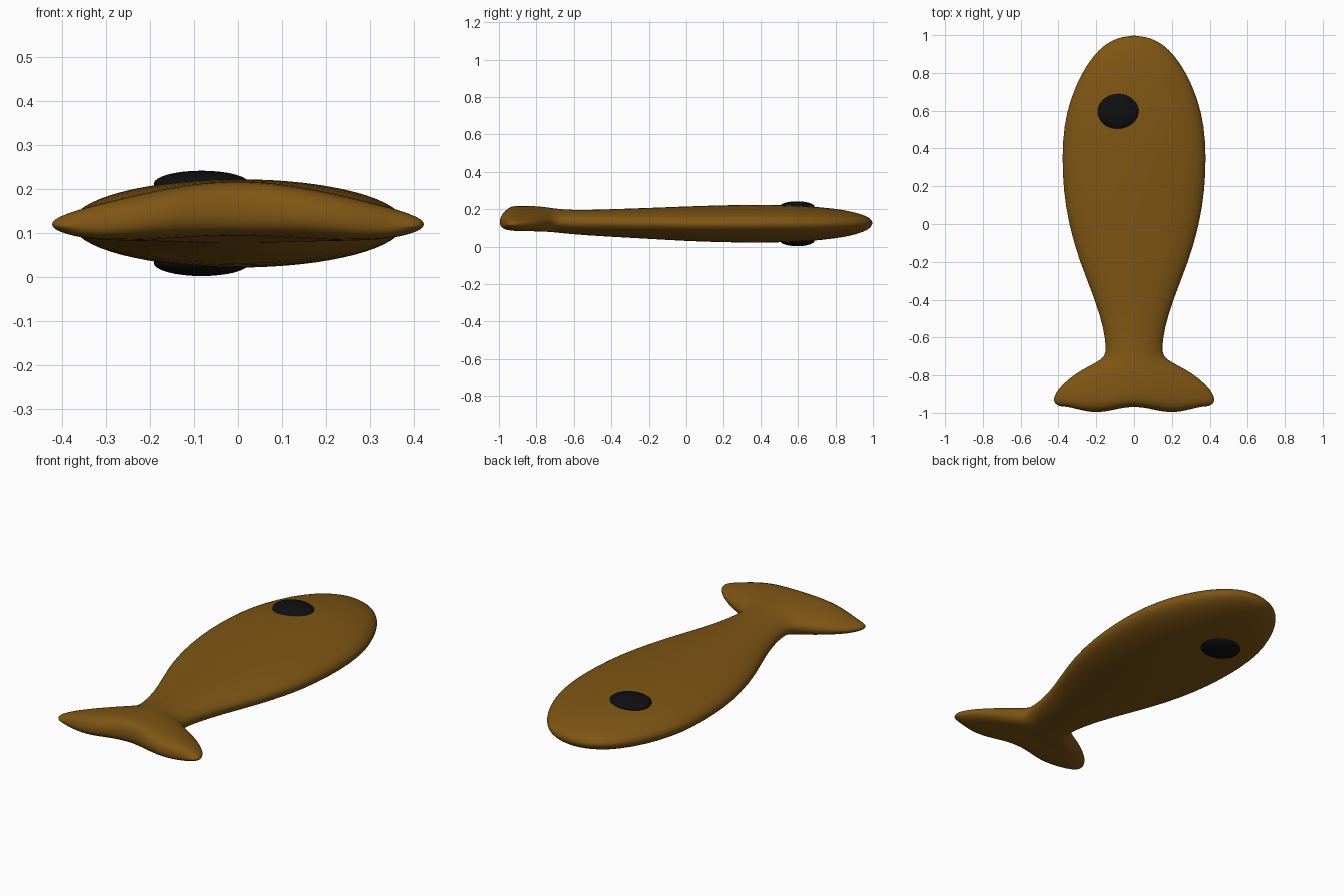
import bpy, bmesh
from math import sin, cos, pi


def material(name, rgb):
    m = bpy.data.materials.new(name)
    m.diffuse_color = (*rgb, 1)
    return m


brown = material("brown", (0.21, 0.092, 0.007))
black = material("black", (0.005, 0.005, 0.006))

# Body sections from nose to tail: y, half width, half thickness, edge z, arch, rear sweep
sections = [
    (1.00, 0.00, 0.000, .125, 0, 0),
    (0.985, 0.09, 0.028, .125, 0, 0),
    (0.95, 0.157, 0.045, .124, 0, 0),
    (0.89, 0.217, 0.064, .123, 0, 0),
    (0.80, 0.279, 0.080, .123, 0, 0),
    (0.66, 0.340, 0.094, .122, 0, 0),
    (0.52, 0.373, 0.100, .122, 0, 0),
    (0.36, 0.383, 0.102, .122, 0, 0),
    (0.18, 0.376, 0.099, .122, 0, 0),
    (0.00, 0.348, 0.093, .122, 0, 0),
    (-0.20, 0.290, 0.083, .124, 0, 0),
    (-0.40, 0.207, 0.074, .126, 0, 0),
    (-0.55, 0.162, 0.067, .128, 0, 0),
    (-0.65, 0.149, 0.064, .130, .004, 0),
    (-0.70, 0.152, 0.064, .130, .010, 0),
    (-0.735, 0.205, 0.065, .126, .018, 0),
    (-0.77, 0.278, 0.065, .123, .026, 0),
    (-0.82, 0.350, 0.064, .121, .033, 0),
    (-0.87, 0.401, 0.063, .120, .036, 0),
    (-0.915, 0.428, 0.062, .120, .037, -.008),
    (-0.945, 0.427, 0.055, .120, .036, -.021),
    (-0.960, 0.408, 0.036, .117, .034, -.032),
    (-0.967, 0.385, 0.000, .114, .032, -.035),
]
N = 32
bm = bmesh.new()
rings = []
for y, w, h, z, arch, sweep in sections:
    ring = []
    for i in range(N):
        a = 2 * pi * i / N
        t = cos(a)
        ring.append(bm.verts.new((
            w * t,
            y + sweep * sin(pi * abs(t)) ** 2,
            z + arch * (1 + cos(pi * t)) / 2 + h * sin(a))))
    rings.append(ring)
for a, b in zip(rings, rings[1:]):
    for i in range(N):
        j = (i + 1) % N
        bm.faces.new((a[i], a[j], b[j], b[i]))
bmesh.ops.remove_doubles(bm, verts=bm.verts, dist=1e-5)
bmesh.ops.recalc_face_normals(bm, faces=bm.faces)
for f in bm.faces:
    f.smooth = True
me = bpy.data.meshes.new("fish_body")
bm.to_mesh(me)
bm.free()
body = bpy.data.objects.new("fish_body", me)
bpy.context.collection.objects.link(body)
me.materials.append(brown)
sub = body.modifiers.new("smooth", 'SUBSURF')
sub.levels = sub.render_levels = 1

# Flattened domed eyes on the upper and lower sides
for name, z in (("upper_eye", 0.212), ("lower_eye", 0.032)):
    bpy.ops.mesh.primitive_uv_sphere_add(segments=32, ring_count=16, location=(-0.083, 0.595, z))
    eye = bpy.context.object
    eye.name = name
    eye.scale = (0.109, 0.093, 0.030)
    bpy.ops.object.shade_smooth()
    eye.data.materials.append(black)
